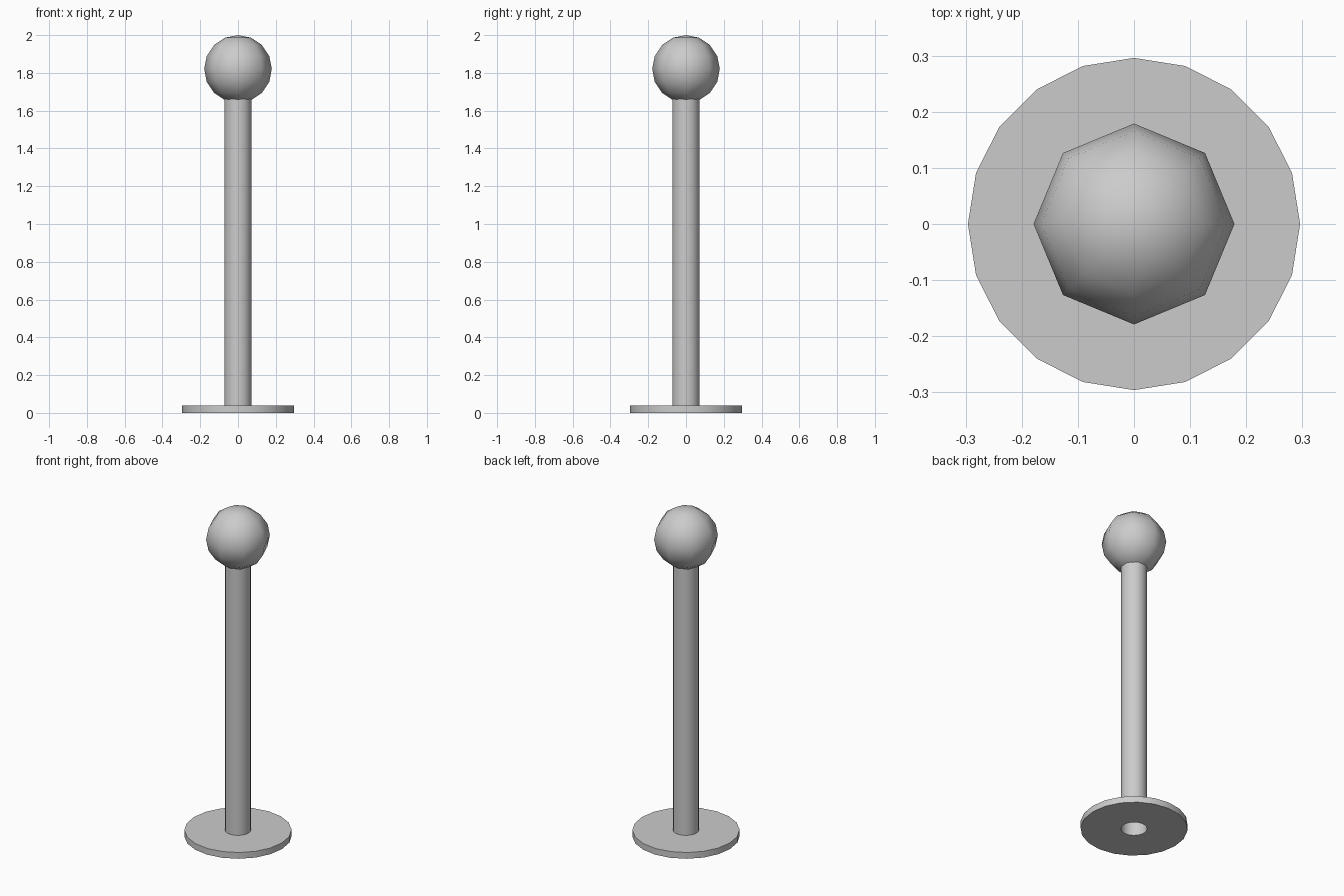
import bpy, bmesh, math

if "Cube" in bpy.data.objects:
    bpy.data.objects.remove(bpy.data.objects["Cube"])


def lathe(name, profile, sides, closed=False):
    """Revolve (radius, z) points about the z axis; first corner lies on +x."""
    bm = bmesh.new()
    rings = []
    for r, z in profile:
        if r < 1e-6:
            rings.append([bm.verts.new((0, 0, z))] * sides)
        else:
            rings.append([bm.verts.new((r * math.cos(2 * math.pi * i / sides),
                                        r * math.sin(2 * math.pi * i / sides), z))
                          for i in range(sides)])
    pairs = list(zip(rings, rings[1:]))
    if closed:
        pairs.append((rings[-1], rings[0]))
    for a, b in pairs:
        for i in range(sides):
            j = (i + 1) % sides
            bm.faces.new(dict.fromkeys((a[i], a[j], b[j], b[i])))
    bmesh.ops.recalc_face_normals(bm, faces=bm.faces)
    mesh = bpy.data.meshes.new(name)
    bm.to_mesh(mesh)
    bm.free()
    obj = bpy.data.objects.new(name, mesh)
    bpy.context.collection.objects.link(obj)
    return obj


def smooth(obj, angle):
    bpy.ops.object.select_all(action='DESELECT')
    obj.select_set(True)
    bpy.context.view_layer.objects.active = obj
    bpy.ops.object.shade_smooth_by_angle(angle=math.radians(angle))


POST_R, BASE_R, BASE_H = 0.072, 0.296, 0.038
BALL_R, BALL_Z = 0.179, 1.821

# Flat round foot with a hole through the middle
base = lathe("base_plate", [(POST_R, 0), (BASE_R, 0), (BASE_R, BASE_H), (POST_R, BASE_H)],
             20, closed=True)
smooth(base, 30)

# Hollow post, open at the bottom, ending inside the ball
post = lathe("post", [(POST_R, BASE_H), (POST_R, 1.68)], 20)
smooth(post, 30)

# Eight-sided smooth ball on top
arc = [(BALL_R * math.sin(math.pi * k / 8), BALL_Z - BALL_R * math.cos(math.pi * k / 8))
       for k in range(9)]
ball = lathe("ball_finial", arc, 8)
smooth(ball, 60)
